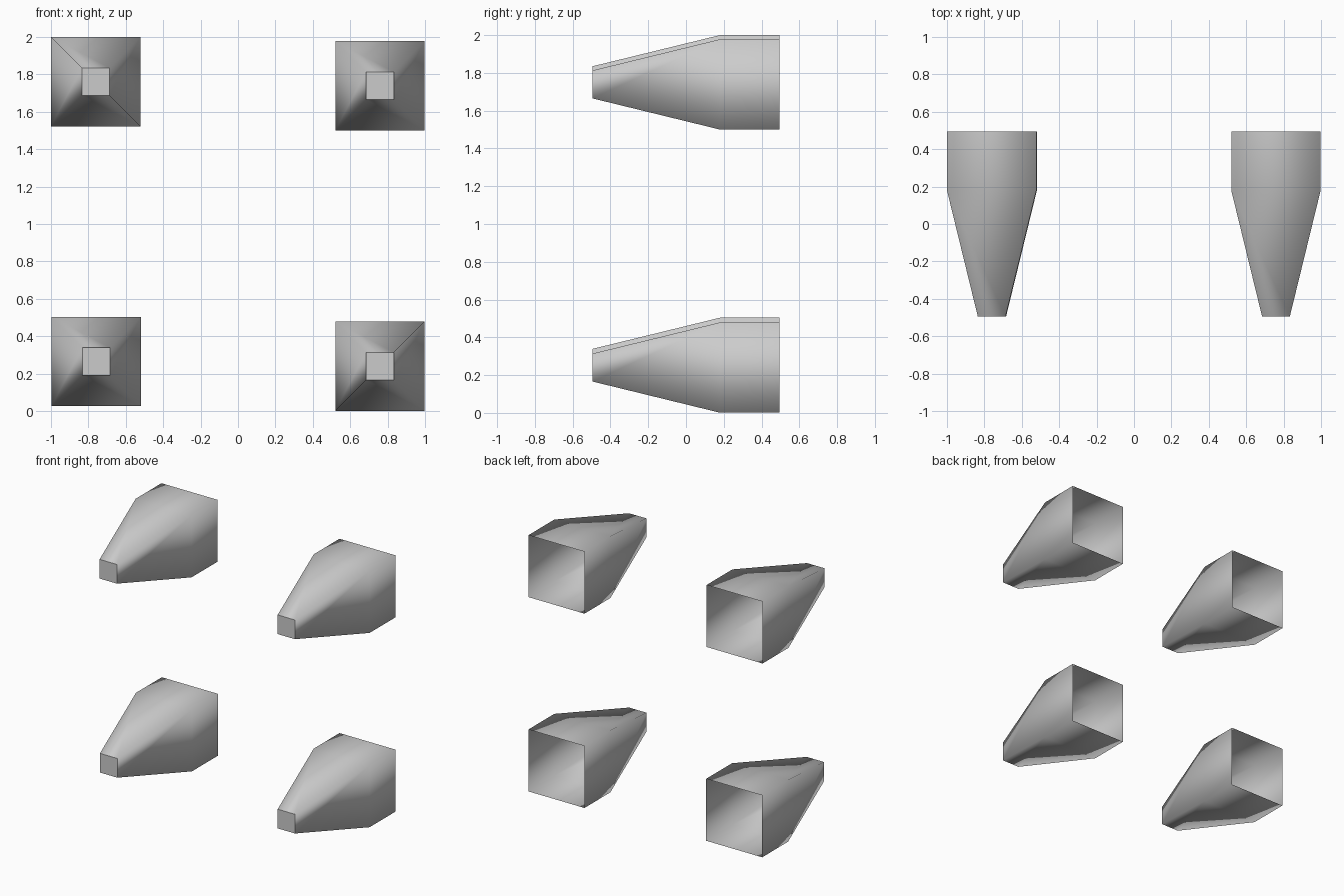
import bpy, bmesh

if "Cube" in bpy.data.objects:
    bpy.data.objects.remove(bpy.data.objects["Cube"])

# Square rings along y: (y position, half width)
RINGS = [(-0.495, 0.074), (0.18, 0.239), (0.495, 0.239)]


def nozzle(name, cx, cz):
    bm = bmesh.new()
    loops = []
    for y, h in RINGS:
        loops.append([bm.verts.new((sx * h, y, sz * h))
                      for sx, sz in ((-1, -1), (1, -1), (1, 1), (-1, 1))])
    # tapered front and straight rear walls, left open at the back
    for a, b in zip(loops, loops[1:]):
        for i in range(4):
            j = (i + 1) % 4
            bm.faces.new((a[i], a[j], b[j], b[i])).smooth = True
    # small flat front cap
    cap = bm.faces.new(loops[0])
    cap.smooth = False
    bm.normal_update()
    if cap.normal.y > 0:
        cap.normal_flip()
    for f in bm.faces:
        c = f.calc_center_median()
        if f is not cap and f.normal.x * c.x + f.normal.z * c.z < 0:
            f.normal_flip()
    for e in cap.edges:
        e.smooth = False
    me = bpy.data.meshes.new(name)
    bm.to_mesh(me)
    bm.free()
    ob = bpy.data.objects.new(name, me)
    ob.location = (cx, 0, cz)
    bpy.context.collection.objects.link(ob)


# Four nozzles, the left pair sitting slightly higher
nozzle("upper_left_nozzle", -0.761, 1.761)
nozzle("lower_left_nozzle", -0.758, 0.265)
nozzle("upper_right_nozzle", 0.759, 1.739)
nozzle("lower_right_nozzle", 0.759, 0.240)
